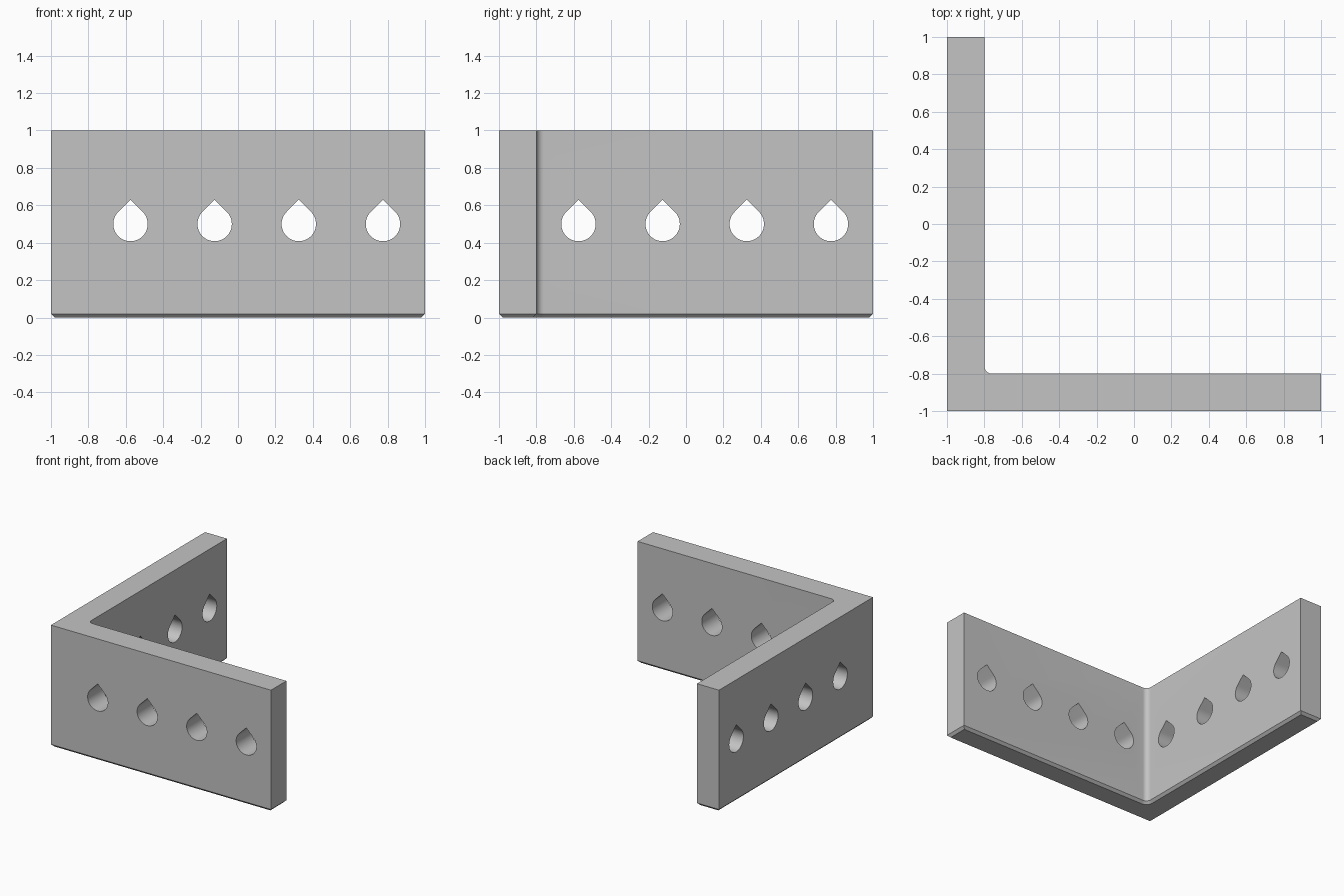
import bpy, bmesh, math

if "Cube" in bpy.data.objects:
    bpy.data.objects.remove(bpy.data.objects["Cube"])

WALL, HEIGHT, CHAMFER, FILLET = 0.2, 1.0, 0.02, 0.04
HOLE_R, HOLE_Z = 0.092, 0.5
HOLE_POSITIONS = [-0.575 + 0.45 * i for i in range(4)]

grey = bpy.data.materials.new("plain grey")
grey.diffuse_color = (0.55, 0.55, 0.55, 1)
grey.use_nodes = True
grey.node_tree.nodes["Principled BSDF"].inputs["Base Color"].default_value = grey.diffuse_color


def loft(name, rings):
    """Solid through a list of matching closed rings, capped at both ends."""
    bm = bmesh.new()
    loops = [[bm.verts.new(p) for p in ring] for ring in rings]
    n = len(loops[0])
    for a, b in zip(loops, loops[1:]):
        for i in range(n):
            j = (i + 1) % n
            bm.faces.new((a[i], a[j], b[j], b[i]))
    bm.faces.new(loops[0][::-1])
    bm.faces.new(loops[-1])
    bmesh.ops.recalc_face_normals(bm, faces=bm.faces)
    mesh = bpy.data.meshes.new(name)
    bm.to_mesh(mesh)
    bm.free()
    obj = bpy.data.objects.new(name, mesh)
    bpy.context.collection.objects.link(obj)
    mesh.materials.append(grey)
    return obj


def l_ring(d, z):
    """L outline shrunk by d, with a rounded inner corner."""
    inner = -1 + WALL - d
    c = -1 + WALL + FILLET
    r = FILLET + d
    pts = [(-1 + d, -1 + d), (1 - d, -1 + d), (1 - d, inner)]
    for i in range(11):
        a = math.radians(270 - 9 * i)
        pts.append((c + r * math.cos(a), c + r * math.sin(a)))
    pts += [(inner, 1 - d), (-1 + d, 1 - d)]
    return [(x, y, z) for x, y in pts]


# Angle bracket with chamfered bottom edge
bracket = loft("angle_bracket", [l_ring(CHAMFER, 0), l_ring(0, CHAMFER), l_ring(0, HEIGHT)])

# Teardrop outline: three quarters of a circle closed by a 45 degree point
teardrop = [(0, HOLE_R * math.sqrt(2))]
for i in range(37):
    a = math.radians(135 + 7.5 * i)
    teardrop.append((HOLE_R * math.cos(a), HOLE_R * math.sin(a)))

# Teardrop holes through both walls
for p in HOLE_POSITIONS:
    for along_x in (True, False):
        rings = []
        for depth in (-1.1, -0.7):
            rings.append([(p + u, depth, HOLE_Z + v) if along_x else (depth, p + u, HOLE_Z + v)
                          for u, v in teardrop])
        cutter = loft("hole_cutter", rings)
        cutter.hide_render = True
        mod = bracket.modifiers.new("hole", 'BOOLEAN')
        mod.operation, mod.solver, mod.object = 'DIFFERENCE', 'EXACT', cutter
        bpy.context.view_layer.objects.active = bracket
        bpy.ops.object.modifier_apply(modifier=mod.name)
        bpy.data.objects.remove(cutter)

# Smooth the fillet and hole walls, keep the edges crisp
bpy.ops.object.select_all(action='DESELECT')
bracket.select_set(True)
bpy.context.view_layer.objects.active = bracket
bpy.ops.object.shade_smooth_by_angle(angle=math.radians(30))
